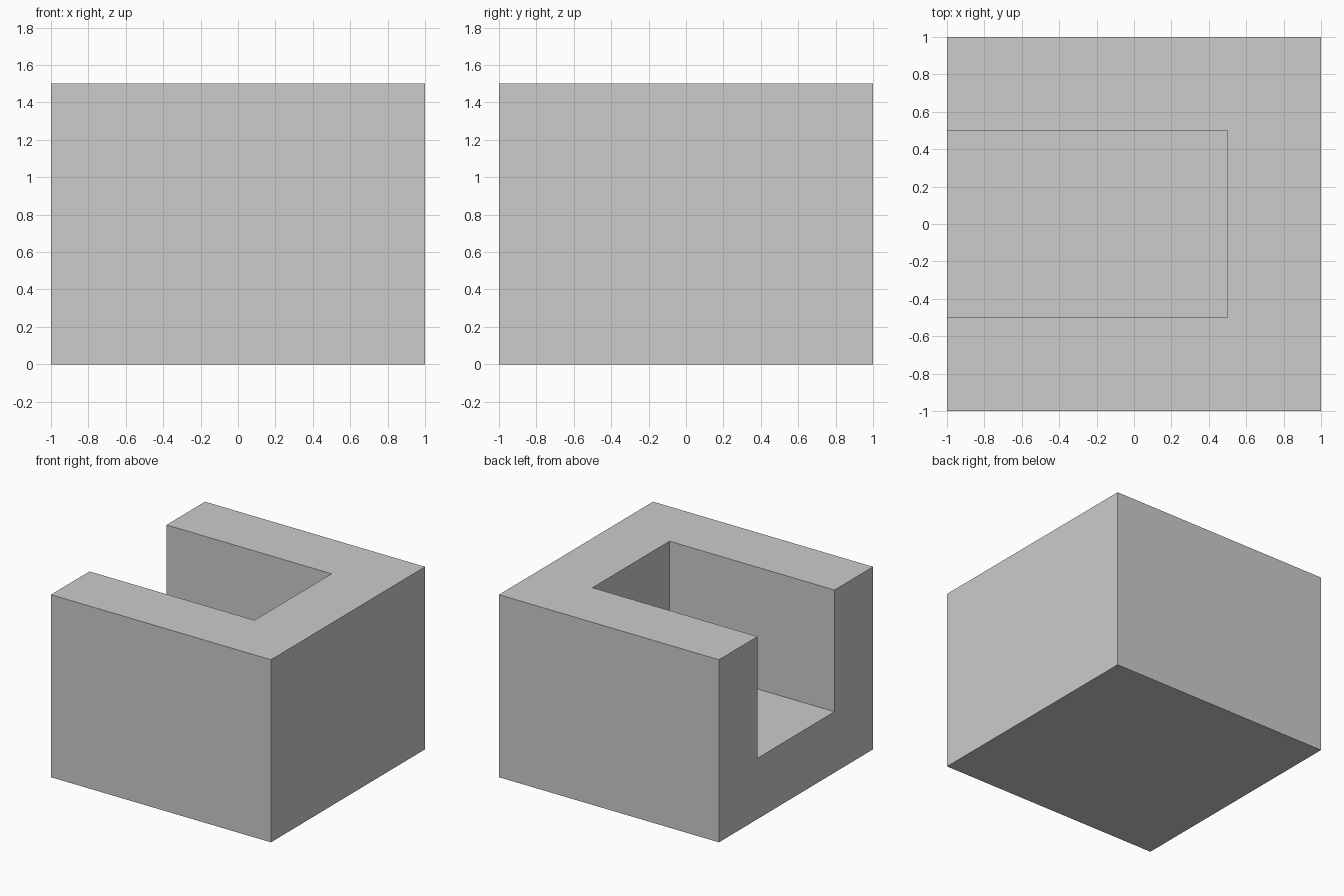
import bpy
import bmesh

if "Cube" in bpy.data.objects:
    bpy.data.objects.remove(bpy.data.objects["Cube"])

# One plain grey for the whole block
grey = bpy.data.materials.new("light grey")
grey.diffuse_color = (0.604, 0.604, 0.604, 1.0)
grey.use_nodes = True
grey.node_tree.nodes["Principled BSDF"].inputs["Base Color"].default_value = grey.diffuse_color

# Plan outline of the three raised walls: a U open towards -x
WALL_PLAN = [(-1, -1), (1, -1), (1, 1), (-1, 1),
             (-1, 0.5), (0.5, 0.5), (0.5, -0.5), (-1, -0.5)]
HEIGHT, FLOOR = 1.5, 0.5

# Solid block: extrude the U up from the ground, then fill the open slot to floor level
bm = bmesh.new()
outline = bm.faces.new([bm.verts.new((x, y, 0)) for x, y in WALL_PLAN])
raised = bmesh.ops.extrude_face_region(bm, geom=[outline])["geom"]
bmesh.ops.translate(bm, vec=(0, 0, HEIGHT),
                    verts=[v for v in raised if isinstance(v, bmesh.types.BMVert)])

# Cut the walls at floor level and drop the slot sides below it
bmesh.ops.bisect_plane(bm, geom=bm.verts[:] + bm.edges[:] + bm.faces[:],
                       plane_co=(0, 0, FLOOR), plane_no=(0, 0, 1))


def in_slot(face):
    c = face.calc_center_median()
    return c.z < FLOOR and -1 < c.x < 0.75 and abs(c.y) < 0.75 and abs(face.normal.z) < 0.5


bm.normal_update()
bmesh.ops.delete(bm, geom=[f for f in bm.faces if in_slot(f)], context="FACES")


def slot_corners(z):
    return [next(v for v in bm.verts if (v.co - bm_vec(x, y, z)).length < 1e-4)
            for x, y in WALL_PLAN[4:]]


def bm_vec(x, y, z):
    from mathutils import Vector
    return Vector((x, y, z))


# Pocket floor, underside and the sill below the opening
top, base = slot_corners(FLOOR), slot_corners(0)
bm.faces.new(top)
bm.faces.new(base)
bm.faces.new((top[0], top[3], base[3], base[0]))

# Merge the coplanar faces back into clean flat sides
bmesh.ops.recalc_face_normals(bm, faces=bm.faces)
bmesh.ops.dissolve_limit(bm, angle_limit=0.01, verts=bm.verts, edges=bm.edges)
bmesh.ops.recalc_face_normals(bm, faces=bm.faces)

mesh = bpy.data.meshes.new("open_block")
bm.to_mesh(mesh)
bm.free()
mesh.materials.append(grey)
bpy.context.collection.objects.link(bpy.data.objects.new("open_block", mesh))
